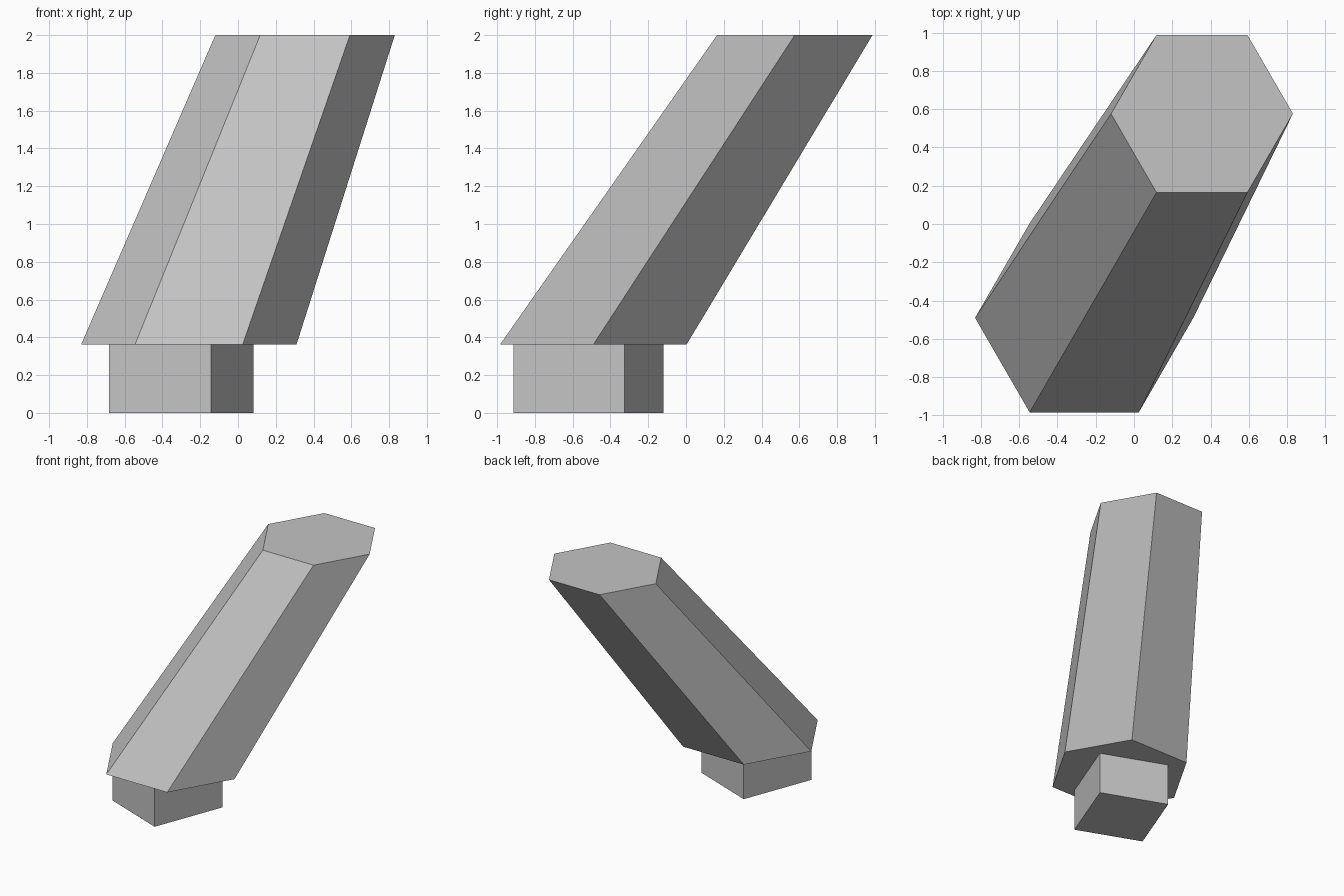
import bpy
import bmesh
from math import cos, sin, radians, tau
from mathutils import Matrix, Vector

cube = bpy.data.objects.get("Cube")
if cube:
    bpy.data.objects.remove(cube, do_unlink=True)

# Single plain grey
grey = bpy.data.materials.new("light_grey")
grey.use_nodes = True
colour = (0.55, 0.55, 0.55, 1)
grey.diffuse_color = colour
grey.node_tree.nodes["Principled BSDF"].inputs["Base Color"].default_value = colour


def hexagon(x, y, z, radius):
    return [Vector((x + radius * cos(tau * i / 6), y + radius * sin(tau * i / 6), z))
            for i in range(6)]


def rectangle(x, y, z, width, depth, angle):
    turn = Matrix.Rotation(radians(angle), 3, "Z")
    corners = [(-1, -1), (1, -1), (1, 1), (-1, 1)]
    return [Vector((x, y, z)) + turn @ Vector((width / 2 * a, depth / 2 * b, 0))
            for a, b in corners]


def loft(name, lower, upper):
    """Closed flat-sided solid between two matching rings."""
    bm = bmesh.new()
    low = [bm.verts.new(p) for p in lower]
    top = [bm.verts.new(p) for p in upper]
    n = len(low)
    bm.faces.new(low[::-1])
    bm.faces.new(top)
    for i in range(n):
        j = (i + 1) % n
        bm.faces.new((low[i], low[j], top[j], top[i]))
    mesh = bpy.data.meshes.new(name)
    bm.to_mesh(mesh)
    bm.free()
    mesh.materials.append(grey)
    obj = bpy.data.objects.new(name, mesh)
    bpy.context.collection.objects.link(obj)
    return obj


joint = 0.363

# Turned rectangular foot
foot = (-0.30, -0.516)
loft("base_block",
     rectangle(*foot, 0, 0.577, 0.628, -21),
     rectangle(*foot, joint, 0.577, 0.628, -21))

# Leaning, tapering six-sided column
loft("leaning_column",
     hexagon(-0.26, -0.49, joint, 0.57),
     hexagon(0.355, 0.576, 2, 0.475))
